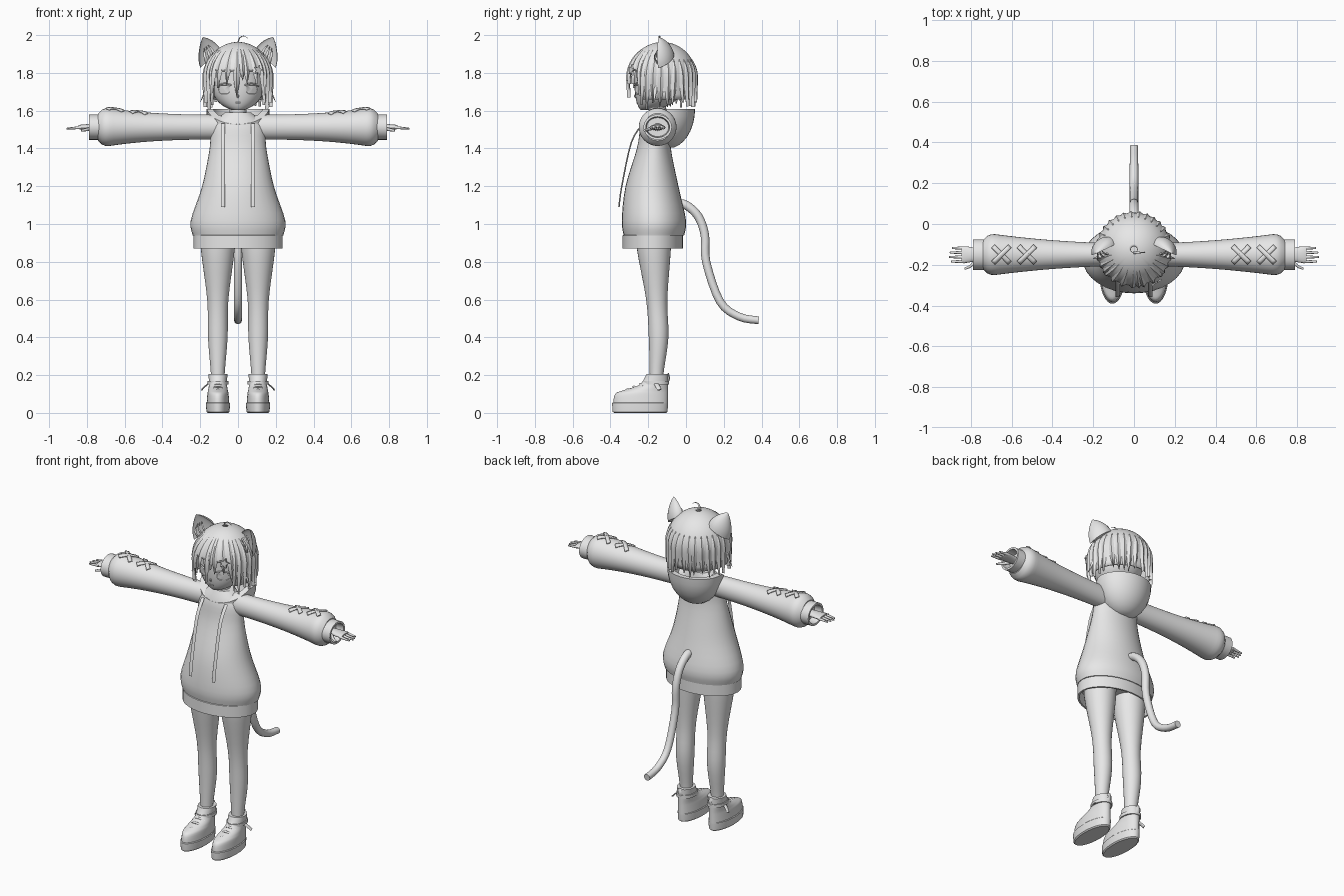
import bpy, bmesh, math, random
from math import sin, cos, pi, tau, sqrt, radians
from mathutils import Vector

random.seed(4)
cube = bpy.data.objects.get("Cube")
if cube:
    bpy.data.objects.remove(cube)

grey = bpy.data.materials.new("plain_grey")
grey.use_nodes = True
grey.diffuse_color = (.8, .8, .8, 1)
grey.node_tree.nodes["Principled BSDF"].inputs["Base Color"].default_value = grey.diffuse_color

X_AXIS, Y_AXIS, Z_AXIS = Vector((1, 0, 0)), Vector((0, 1, 0)), Vector((0, 0, 1))


def skin(name, rings, mirror=False, caps=True, closed=True, thickness=0, angle=40):
    """Bridge equal point rings into one mesh object."""
    bm = bmesh.new()
    rows = [[bm.verts.new(point) for point in points] for points in rings]
    count = len(rows[0])
    for lower, upper in zip(rows, rows[1:]):
        for i in range(count if closed else count - 1):
            j = (i + 1) % count
            bm.faces.new((lower[i], lower[j], upper[j], upper[i]))
    if caps and closed:
        bm.faces.new(rows[0])
        bm.faces.new(rows[-1])
    bmesh.ops.recalc_face_normals(bm, faces=bm.faces)
    mesh = bpy.data.meshes.new(name)
    bm.to_mesh(mesh)
    bm.free()
    mesh.materials.append(grey)
    part = bpy.data.objects.new(name, mesh)
    bpy.context.collection.objects.link(part)
    bpy.context.view_layer.objects.active = part
    part.select_set(True)
    bpy.ops.object.shade_smooth_by_angle(angle=radians(angle))
    part.select_set(False)
    if thickness:
        solidify = part.modifiers.new("Thickness", 'SOLIDIFY')
        solidify.thickness, solidify.offset = thickness, 0
    if mirror:
        part.modifiers.new("Mirror", 'MIRROR')
    return part


def turn(count):
    return [k * tau / count for k in range(count)]


def ring(center, u, v, count=32):
    return [center + u * cos(a) + v * sin(a) for a in turn(count)]


def flow(rows, steps=4):
    """Smooth curve through rows of numbers."""
    rows = [Vector(row) for row in rows]
    padded = [rows[0]] + rows + [rows[-1]]
    result = []
    for a, b, c, d in zip(padded, padded[1:], padded[2:], padded[3:]):
        for step in range(steps):
            t = step / steps
            result.append(b + (c - a) * t / 2 + (a - b * 2.5 + c * 2 - d / 2) * t * t
                          + (b * 3 - a - c * 3 + d) * t * t * t / 2)
    return result + [rows[-1]]


def stack(name, rows, x=0, **options):
    """Ellipses stacked upward: height, y, x radius, y radius."""
    return skin(name, [ring(Vector((x, y, z)), X_AXIS * rx, Y_AXIS * ry) for z, y, rx, ry in rows], **options)


def along(name, rows):
    """Mirrored ellipses along the arm: x, y radius, z radius."""
    skin(name, [ring(Vector((x, ARM_Y, ARM_Z)), Y_AXIS * ry, Z_AXIS * rz) for x, ry, rz in rows], mirror=True)


def tube(name, path, wide, thin, across, taper=1, count=10, **options):
    """Sweep an ellipse on a path, shrinking to the taper."""
    path = flow(path)
    rings, last = [], len(path) - 1
    for i, point in enumerate(path):
        tangent = (path[min(i + 1, last)] - path[max(i - 1, 0)]).normalized()
        v = tangent.cross(across).normalized()
        size = 1 + (taper - 1) * i / last
        rings.append(ring(point, v.cross(tangent) * wide * size, v * thin * size, count))
    skin(name, rings, **options)


# Hoodie body and hollow hem
stack("hoodie_body", flow([(.94, -.17, .24, .16), (1.02, -.17, .25, .17), (1.2, -.18, .19, .14),
                           (1.4, -.17, .15, .09), (1.52, -.16, .14, .08), (1.59, -.15, .07, .06)]))
stack("hoodie_hem", [(z, -.175, .235 - inset, .16 - inset) for z, inset in
                     ((.95, .02), (.94, 0), (.87, 0), (.87, .01), (.93, .02))])

# Hood bag: half ellipsoid with an inner pocket, rim dipping at the front
pocket = [(i / 8 * pi / 2, 1) for i in range(1, 9)] + [(i / 8 * pi / 2, .8) for i in range(8, 3, -1)]
hood = stack("hood", [(1.61 - .21 * size * cos(a), -.095, .168 * size * sin(a), .143 * size * sin(a))
                      for a, size in pocket])
for vert in hood.data.vertices:
    vert.co.z -= .7 * max(0, -.12 - vert.co.y)
tube("drawstring", [(.08, y, z) for y, z in ((-.23, 1.53), (-.29, 1.43), (-.34, 1.2), (-.355, 1.09))],
     .011, .004, X_AXIS, mirror=True)

# Sleeves flaring to a rounded end, with hollow cuffs
ARM_Y, ARM_Z, FLARE = -.15, 1.513, .68


def sleeve_size(x):
    end = sqrt(1 - (max(0, x - FLARE) / .08) ** 2)
    return (.055 + .045 * (x / FLARE) ** 2) * end, (.065 + .035 * (x / FLARE) ** 3) * end


along("sleeve", [(x / 100, *sleeve_size(x / 100)) for x in range(6, 75, 2)])
along("cuff", [(x, r + .008, r) for x, r in ((.7, .067), (.79, .067), (.79, .055), (.74, .05))])

# Crossed patches lying on the sleeves
for middle in (.525, .65):
    for slant in (-1, 1):
        strip = []
        for i in range(-4, 5):
            row = []
            for w in (-.008, 0, .008):
                x, y = middle + i * .01 - slant * w, slant * i * .01 + w
                ry, rz = sleeve_size(x)
                row.append(Vector((x, ARM_Y + y, ARM_Z + .004 + rz * sqrt(1 - (y / ry) ** 2))))
            strip.append(row)
        skin("sleeve_cross_patch", strip, mirror=True, closed=False, thickness=.008)

# Hands
along("palm", flow([(.73, .025, .02), (.82, .04, .014), (.845, .038, .01)]))
for i in range(4):
    y = -.118 - .022 * i
    tube("finger", [(.83, y, 1.511), (.91 - .01 * abs(i - 1.7), y, 1.505)], .009, .009, Y_AXIS, .5, mirror=True)
tube("thumb", [(.76, -.17, 1.51), (.8, -.205, 1.5), (.83, -.22, 1.495)], .011, .01, Z_AXIS, .5, mirror=True)

# Legs
stack("leg", flow([(z, y, r, r) for z, y, r in ((1, -.17, .09), (.87, -.17, .09), (.6, -.155, .056),
                                                (.4, -.145, .052), (.2, -.156, .036), (.1, -.156, .036))]),
      x=.107, mirror=True)

# Shoes: sole, upper with one shared heel line, strap and laces
FOOT, HEEL = .106, -.095
stack("shoe_sole", [(z, -.243, .064 - inset, .148 - inset) for z, inset in
                    ((0, .01), (.006, .003), (.045, 0), (.052, 0), (.056, .004))], x=FOOT, mirror=True)
stack("shoe_upper", flow([(z, HEEL - length / 2, half, length / 2) for z, length, half in
                          ((.05, .29, .06), (.1, .28, .056), (.12, .235, .052), (.15, .15, .048), (.205, .115, .05))]),
      x=FOOT, mirror=True)
stack("shoe_strap", [(z, -.16, .055 - inset, .07 - inset) for z, inset in
                     ((.15, .01), (.15, 0), (.17, 0), (.17, .01))], x=FOOT, mirror=True)
tube("strap_tail", [(.15, -.16, .16), (.175, -.15, .14), (.192, -.14, .122)], .012, .004, Y_AXIS, mirror=True)
tube("heel_tab", [(FOOT, HEEL, .16), (FOOT, HEEL + .006, .185), (FOOT, HEEL, .21)], .012, .004, X_AXIS, mirror=True)
for i in range(3):
    tube("shoe_lace", [(FOOT + side * .035, -.31 + .035 * i + .015 * abs(side), .124 + .015 * i - .013 * abs(side))
                       for side in (-1, 0, 1)], .008, .005, Y_AXIS, mirror=True)

# Tail
tube("tail", [(0, y, z) for y, z in ((-.06, 1.11), (0, 1.1), (.065, 1.04), (.1, .94), (.107, .8), (.18, .59),
                                     (.28, .51), (.385, .49))], .024, .024, X_AXIS, .85, 16)


# Neck and head, narrowing to the chin by rule
def head_shape(z):
    swell = sin(pi / 2 * min(1, ((z - 1.6) / .15) ** .55))
    front, back = -.23 - .043 * swell, -.21 + .2 * swell
    return (front + back) / 2, .142 * swell, (back - front) / 2


def on_face(x, z, out):
    y, rx, ry = head_shape(z)
    return Vector((x, y - ry * sqrt(1 - (x / rx) ** 2) - out, z))


stack("neck", [(z, -.15, .045, .045) for z in (1.48, 1.68)])
stack("head", [(z, *head_shape(z)) for z in (1.603 + .25 * (i / 16) ** 2 for i in range(17))])


# Eyes with raised rims, lashes, nose and mouth
def soft(t):
    return math.copysign(abs(t) ** .6, t)


skin("eye", [[on_face(.073 + .034 * size * soft(cos(a)), 1.712 + .028 * size * soft(sin(a)), out) for a in turn(24)]
             for size, out in ((1, -.003), (1, .004), (.86, .004), (.8, .001), (.05, .002))], mirror=True)
tube("eyelash", [on_face(.036, 1.735, .004), on_face(.073, 1.745, .004), on_face(.11, 1.73, .004)],
     .004, .004, Y_AXIS, mirror=True)
tube("mouth", [on_face(x, 1.642, .001) for x in (-.012, 0, .012)], .002, .003, Y_AXIS)
tube("nose", [on_face(0, 1.685, -.004), on_face(0, 1.677, .004), on_face(0, 1.67, -.002)], .004, .004, X_AXIS)

# Hair cap: a dome above the middle, nearly straight below it
HAIR_MIDDLE, HAIR_RADIUS = 1.78, .18


def on_hair(degrees, z, out=0):
    rise = z - HAIR_MIDDLE
    radius = sqrt(HAIR_RADIUS ** 2 - rise ** 2) if rise > 0 else HAIR_RADIUS + .07 * rise
    a = radians(degrees)
    return Vector(((radius + out) * sin(a), -.125 - (radius + out) * cos(a), z))


cap = []
for i in range(17):
    drop = 1 - cos(i / 16 * pi / 2)
    cap.append([on_hair(d, 1.959 - drop * (.15 if abs(d) < 46 else .3), -.003) for d in range(-180, 180, 5)])
skin("hair_cap", cap, caps=False, thickness=.008)


# Pointed hair locks with a raised ridge
def lock(name, degrees, drift, top, tip, width=9):
    rings = []
    for i in range(13):
        t = i / 12
        z = top + (tip - top) * t ** 1.4
        half = width * (1 - t ** 3) * min(1, .4 + 2 * t) + .2
        middle, lift = degrees + drift * t * t, .012 * t - .01
        rings.append([on_hair(middle - half, z, lift), on_hair(middle, z, lift + .013),
                      on_hair(middle + half, z, lift), on_hair(middle, z, lift - .006)])
    skin(name, rings, angle=50)


for degrees, tip in ((-45, 1.68), (-32, 1.72), (-17, 1.74), (-2, 1.67), (7, 1.76), (14, 1.74), (29, 1.74), (43, 1.68)):
    lock("fringe_lock", degrees, degrees / 8, 1.95, tip)
for side in (-1, 1):
    for degrees, tip in ((54, 1.63), (64, 1.605), (76, 1.64)):
        lock("side_lock", side * degrees, -side * 3, 1.93, tip)
for degrees in range(88, 275, 12):
    lock("back_lock", degrees, random.uniform(-5, 5), 1.87, random.uniform(1.615, 1.65))
tube("flicked_strand", [(.165, -.16, 1.74), (.18, -.165, 1.69), (.2, -.17, 1.645)], .014, .008, Y_AXIS, .1, mirror=True)
tube("curled_strand", [(.03 - .03 * cos(a), -.14, 1.96 + .035 * sin(a)) for a in (0, .8, 1.6, 2.5)],
     .008, .004, Y_AXIS, .2)

# Star hair clip
star = []
for size, out in ((1, 0), (1, .008), (.05, .008)):
    spokes = [(size * (.014 if k % 2 else .032), k * pi / 5 + .25) for k in range(10)]
    star.append([Vector((.108 + r * sin(a) * .85, -.284 - out + r * sin(a) / 2, 1.815 + r * cos(a))) for r, a in spokes])
skin("star_clip", star, angle=20)

# Cat ears: cupped cones with inner tufts
base, point = Vector((.142, -.122, 1.868)), Vector((.186, -.145, 1.987))
ear_wide, ear_deep = Vector((.056, -.025, -.042)), Vector((.018, .054, .01))
ear = []
for i in range(9):
    center, size = base.lerp(point, i / 8), cos(i / 8.1 * pi / 2) ** .8
    ear.append([center + (ear_wide * cos(a) + ear_deep * max(sin(a), -.35 * sin(a))) * size for a in turn(24)])
skin("cat_ear", ear, mirror=True)
for shift in (-.02, 0, .02):
    offset = ear_wide * shift * 18
    tube("ear_tuft", [base + offset + Vector((0, -.02, 0)), base.lerp(point, .3) + offset + Vector((0, -.03, 0)),
                      base.lerp(point, .6) + offset / 2], .012, .005, X_AXIS, .1, mirror=True)
